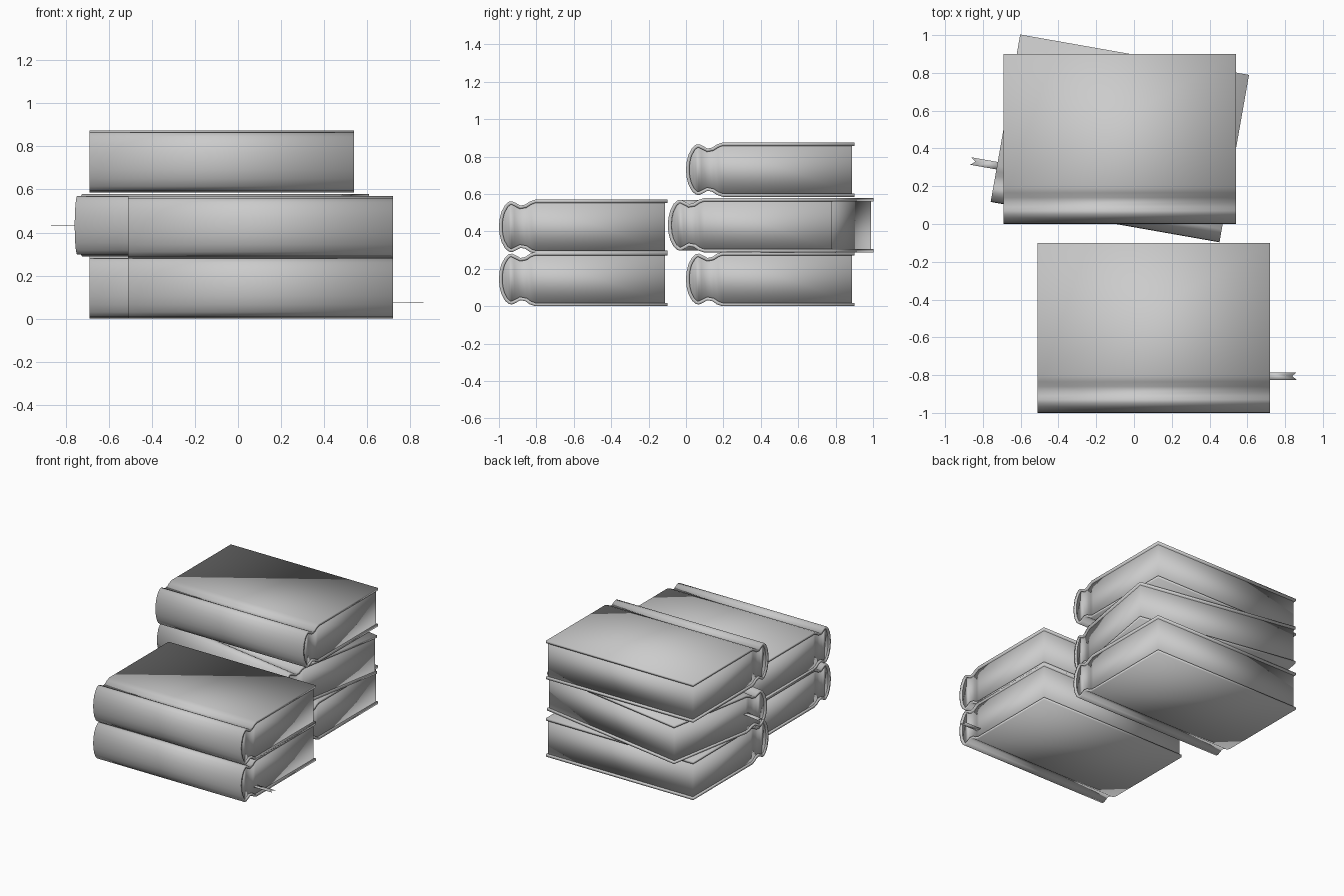
import bpy, bmesh
from math import radians
from mathutils import Matrix

if "Cube" in bpy.data.objects:
    bpy.data.objects.remove(bpy.data.objects["Cube"])

LENGTH, DEPTH, HALF, BOARD = 1.23, 0.90, 0.145, 0.018

grey = bpy.data.materials.new("plain grey")
grey.use_nodes = True
grey.diffuse_color = (0.6, 0.6, 0.6, 1)
grey.node_tree.nodes["Principled BSDF"].inputs["Base Color"].default_value = grey.diffuse_color

# Upper half of the case outline: round spine, hinge groove, flat board
HALF_OUTLINE = [(0, 0), (0.003, 0.04), (0.013, 0.08), (0.032, 0.115), (0.052, 0.133),
                (0.07, 0.136), (0.09, 0.127), (0.115, 0.113), (0.14, 0.118),
                (0.165, 0.135), (0.195, HALF), (DEPTH, HALF)]


def mirrored(half):
    """Open outline from the lower board edge, round the spine, to the upper one."""
    return [(y, -z) for y, z in reversed(half[1:])] + half


def inset(points, distance):
    """Offset an open outline towards the inside of the book."""
    result = []
    for i, (y, z) in enumerate(points):
        y0, z0 = points[max(i - 1, 0)]
        y1, z1 = points[min(i + 1, len(points) - 1)]
        dy, dz = y1 - y0, z1 - z0
        size = (dy * dy + dz * dz) ** 0.5
        result.append((y + dz / size * distance, z - dy / size * distance))
    return result


OUTER = mirrored(HALF_OUTLINE)
INNER = inset(OUTER, BOARD)


def finish(name, bm, place):
    bmesh.ops.recalc_face_normals(bm, faces=bm.faces)
    mesh = bpy.data.meshes.new(name)
    bm.to_mesh(mesh)
    bm.free()
    mesh.materials.append(grey)
    mesh.shade_smooth()
    obj = bpy.data.objects.new(name, mesh)
    bpy.context.collection.objects.link(obj)
    obj.matrix_world = place
    return obj


def make_cover(name, place):
    """Case: rings of outer and inner outline joined into a solid shell."""
    bm = bmesh.new()
    loops = [[bm.verts.new((x, y - DEPTH / 2, z)) for y, z in line]
             for x, line in ((-LENGTH / 2, OUTER), (LENGTH / 2, OUTER),
                             (LENGTH / 2, INNER), (-LENGTH / 2, INNER))]
    for k in range(4):
        a, b = loops[k], loops[(k + 1) % 4]
        for i in range(len(a) - 1):
            bm.faces.new((a[i], a[i + 1], b[i + 1], b[i]))
    for end in (0, -1):
        bm.faces.new([loop[end] for loop in loops])
    return finish(name, bm, place)


def make_pages(name, place):
    """Page block: the inner outline filled, slightly short of the boards."""
    bm = bmesh.new()
    line = [(min(y, DEPTH - 0.012), z) for y, z in INNER]
    x = LENGTH / 2 - 0.01
    a, b = ([bm.verts.new((s * x, y - DEPTH / 2, z)) for y, z in line] for s in (-1, 1))
    n = len(line)
    for i in range(n):
        j = (i + 1) % n
        bm.faces.new((a[i], a[j], b[j], b[i]))
    # Each end is a strip of quads between the lower and upper halves
    for ring in (a, b):
        for i in range(n // 2):
            bm.faces.new(list(dict.fromkeys((ring[i], ring[i + 1], ring[n - 2 - i], ring[n - 1 - i]))))
    return finish(name, bm, place)


def make_ribbon(name, place, side, height):
    """Flat bookmark with a notched tail."""
    bm = bmesh.new()
    tail, root, y, w = LENGTH / 2 + 0.142, LENGTH / 2 - 0.03, 0.195 - DEPTH / 2, 0.02
    outline = [(root, y - w), (tail, y - w), (tail - 0.025, y), (tail, y + w), (root, y + w)]
    face = bm.faces.new([bm.verts.new((side * px, py, height)) for px, py in outline])
    extruded = bmesh.ops.extrude_face_region(bm, geom=[face])["geom"]
    top = [v for v in extruded if isinstance(v, bmesh.types.BMVert)]
    bmesh.ops.translate(bm, verts=top, vec=(0, 0, 0.002))
    return finish(name, bm, place)


# Book name, centre x, y, z, turn in degrees, ribbon side, ribbon height
BOOKS = [("front_lower_book", 0.105, -0.55, 0.150, 0, 1, -0.07),
         ("front_upper_book", 0.105, -0.55, 0.430, 0, 0, 0),
         ("back_lower_book", -0.075, 0.45, 0.150, 0, 0, 0),
         ("back_middle_book", -0.075, 0.453, 0.438, -10, -1, 0),
         ("back_upper_book", -0.075, 0.45, 0.735, 0, 0, 0)]

for name, x, y, z, turn, side, height in BOOKS:
    place = Matrix.Translation((x, y, z - 0.005)) @ Matrix.Rotation(radians(turn), 4, "Z")
    make_cover(name + "_cover", place)
    make_pages(name + "_pages", place)
    if side:
        make_ribbon(name + "_ribbon", place, side, height)
